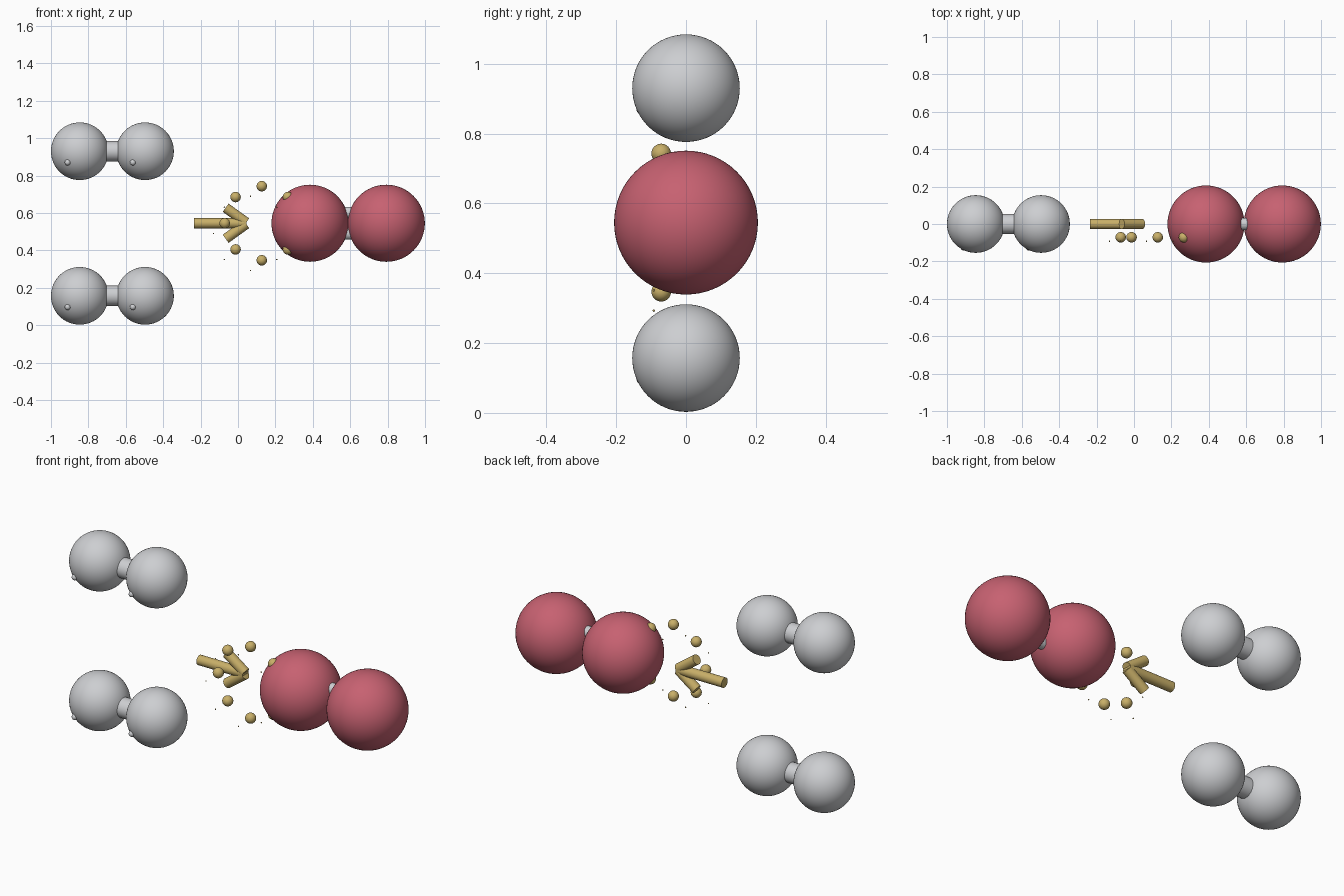
import bpy, math
from mathutils import Vector

cube = bpy.data.objects.get("Cube")
if cube:
    bpy.data.objects.remove(cube, do_unlink=True)


def material(name, rgb):
    m = bpy.data.materials.new(name)
    m.use_nodes = True
    m.diffuse_color = (*rgb, 1)
    m.node_tree.nodes["Principled BSDF"].inputs["Base Color"].default_value = (*rgb, 1)
    return m


GREY = material("pale_grey", (0.61, 0.62, 0.64))
RED = material("soft_red", (0.57, 0.12, 0.165))
GOLD = material("gold", (0.58, 0.43, 0.14))


def finish(name, mat):
    ob = bpy.context.object
    ob.name = name
    ob.data.materials.append(mat)
    bpy.ops.object.shade_smooth_by_angle()
    return ob


def ball(name, loc, r, mat, segments=64):
    bpy.ops.mesh.primitive_uv_sphere_add(segments=segments, ring_count=segments // 2,
                                         radius=r, location=loc)
    return finish(name, mat)


def rod(name, a, b, r, mat):
    a, b = Vector(a), Vector(b)
    bpy.ops.mesh.primitive_cylinder_add(vertices=32, radius=r, depth=(b - a).length,
                                        location=(a + b) / 2)
    ob = finish(name, mat)
    ob.rotation_euler = (b - a).to_track_quat("Z", "Y").to_euler()
    return ob


MID = 0.545

# Two grey pairs, each with a single bond and small glint beads
for level, z in (("lower", 0.157), ("upper", 0.93)):
    xs = (-0.846, -0.497)
    for side, x in zip(("right", "left"), xs):
        ball(f"{level}_{side}_grey_atom", (x, 0, z), 0.154, GREY)
        ball(f"{level}_{side}_glint", (x - 0.065, -0.126, z - 0.06), 0.016, GREY, 16)
    rod(f"{level}_grey_bond", (xs[0], 0, z), (xs[1], 0, z), 0.054, GREY)

# Red pair with a double bond
for side, x in (("right", 0.385), ("left", 0.793)):
    ball(f"{side}_red_atom", (x, 0, MID), 0.206, RED)
for level, s in (("lower", -1), ("upper", 1)):
    z = MID + s * 0.055
    rod(f"{level}_red_bond", (0.385, 0, z), (0.793, 0, z), 0.033, GREY)

# Arrow: shaft and two head strokes
rod("arrow_shaft", (-0.236, 0, MID), (0.045, 0, MID), 0.027, GOLD)
for level, s in (("lower", -1), ("upper", 1)):
    rod(f"{level}_arrow_stroke", (-0.066, 0, MID + s * 0.083), (0.044, 0, MID + s * 0.004),
        0.027, GOLD)

# Ring of gold beads in front of the arrow, each with a tiny glint
for i in range(8):
    a = i * math.pi / 4
    x, z = 0.127 + 0.198 * math.cos(a), MID + 0.198 * math.sin(a)
    ball(f"ring_bead_{i}", (x, -0.071, z), 0.028, GOLD, 32)
    ball(f"ring_glint_{i}", (x - 0.06, -0.092, z - 0.054), 0.0035, GOLD, 12)
